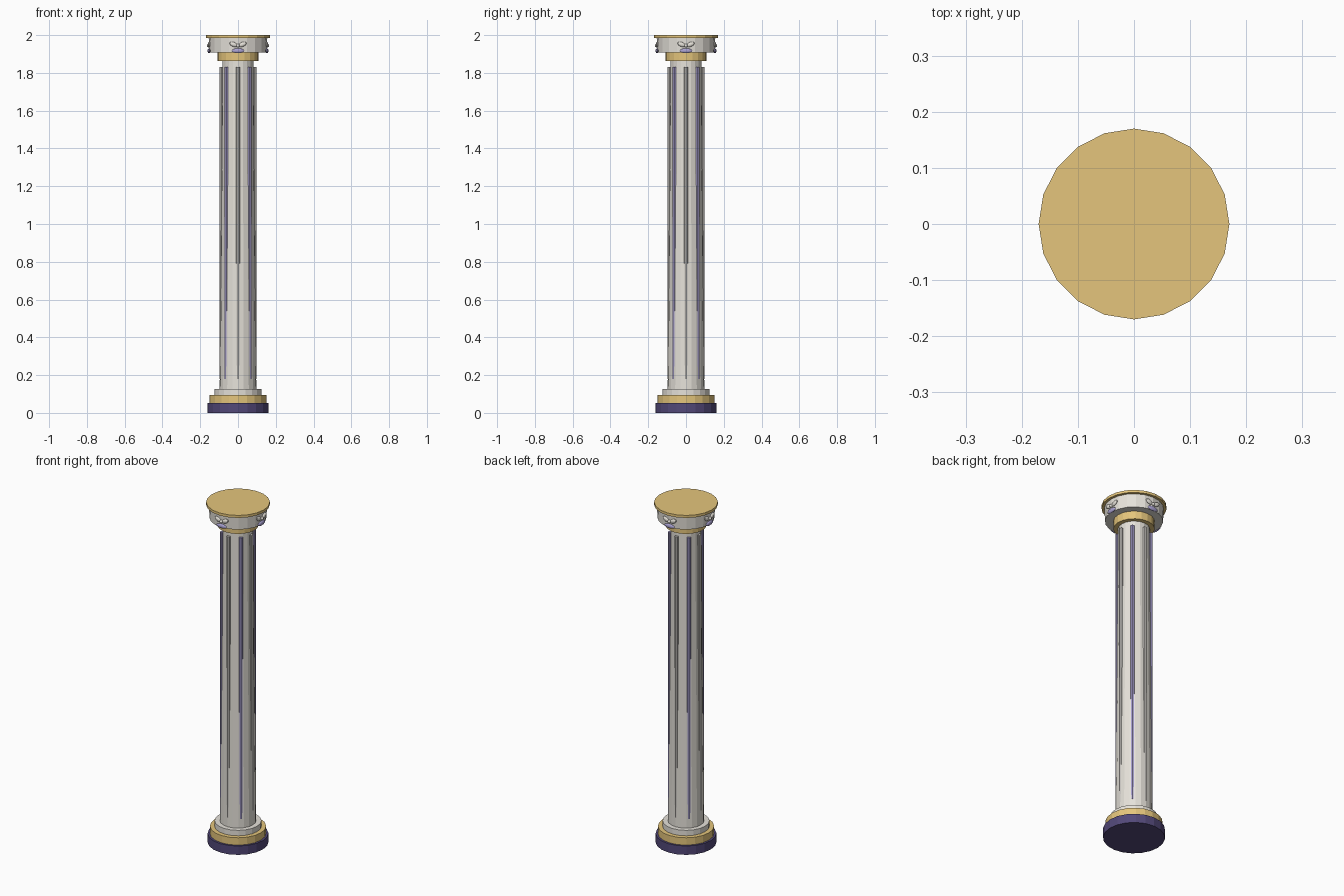
import bpy
import math
from mathutils import Matrix, Vector

cube = bpy.data.objects.get("Cube")
if cube:
    bpy.data.objects.remove(cube, do_unlink=True)

SIDES = 20


def material(name, rgb):
    mat = bpy.data.materials.new(name)
    mat.use_nodes = True
    color = (*rgb, 1)
    mat.diffuse_color = color
    mat.node_tree.nodes["Principled BSDF"].inputs["Base Color"].default_value = color
    return mat


stone = material("pale stone", (0.79, 0.76, 0.70))
grey_stone = material("grey stone", (0.60, 0.58, 0.55))
gold = material("gold", (0.78, 0.56, 0.20))
purple = material("dark purple", (0.085, 0.065, 0.19))
lavender = material("lavender", (0.40, 0.36, 0.64))


def drum(name, r1, r2, z1, z2, mat, sides=SIDES):
    """Upright tapered drum between two heights."""
    bpy.ops.mesh.primitive_cone_add(vertices=sides, radius1=r1, radius2=r2,
                                    depth=z2 - z1, location=(0, 0, (z1 + z2) / 2))
    obj = bpy.context.object
    obj.name = name
    obj.data.materials.append(mat)
    return obj


def pod(name, angle, loc, scale, tilt, mat):
    """Flattened ball set on the front, then turned round the column."""
    bpy.ops.mesh.primitive_uv_sphere_add(segments=12, ring_count=8, radius=1)
    obj = bpy.context.object
    obj.name = name
    shape = Matrix.Rotation(tilt, 4, "Y") @ Matrix.Diagonal((*scale, 1))
    obj.data.transform(Matrix.Rotation(angle, 4, "Z")
                       @ Matrix.Translation(Vector(loc)) @ shape)
    obj.data.materials.append(mat)
    bpy.ops.object.shade_smooth_by_angle()


# Stepped base
drum("base_plinth", 0.162, 0.162, 0, 0.052, purple)
drum("base_gold_ring", 0.15, 0.15, 0.052, 0.095, gold)
drum("base_stone_ring", 0.125, 0.125, 0.095, 0.127, stone)

# Tapered shaft
drum("shaft", 0.097, 0.083, 0.127, 1.862, stone)

# Upright reeds that sink into the widening shaft, in alternating colours
for i in range(8):
    reed = drum(f"shaft_reed_{i + 1}", 0.0105, 0.0105, 0.18, 1.832,
                lavender if i % 2 else grey_stone, 8)
    reed.data.transform(Matrix.Translation((0, -0.0872, 0)))
    reed.data.transform(Matrix.Rotation(i * math.pi / 4, 4, "Z"))

# Capital
drum("capital_gold_ring", 0.108, 0.108, 1.862, 1.908, gold)
drum("capital_drum", 0.152, 0.155, 1.908, 1.985, stone)
drum("capital_top", 0.17, 0.17, 1.985, 2.0, gold)

# Flower ornaments on the four sides of the capital
for i in range(4):
    turn = i * math.pi / 2
    pod(f"flower_bud_{i + 1}", turn, (0, -0.156, 1.944), (0.009, 0.009, 0.009), 0, stone)
    pod(f"flower_lower_petal_{i + 1}", turn, (0, -0.153, 1.917), (0.033, 0.008, 0.013), 0, lavender)
    for side, word in ((-1, "right"), (1, "left")):
        pod(f"flower_leaf_{word}_{i + 1}", turn, (side * 0.024, -0.152, 1.951),
            (0.022, 0.008, 0.012), -side * 0.4, stone)
